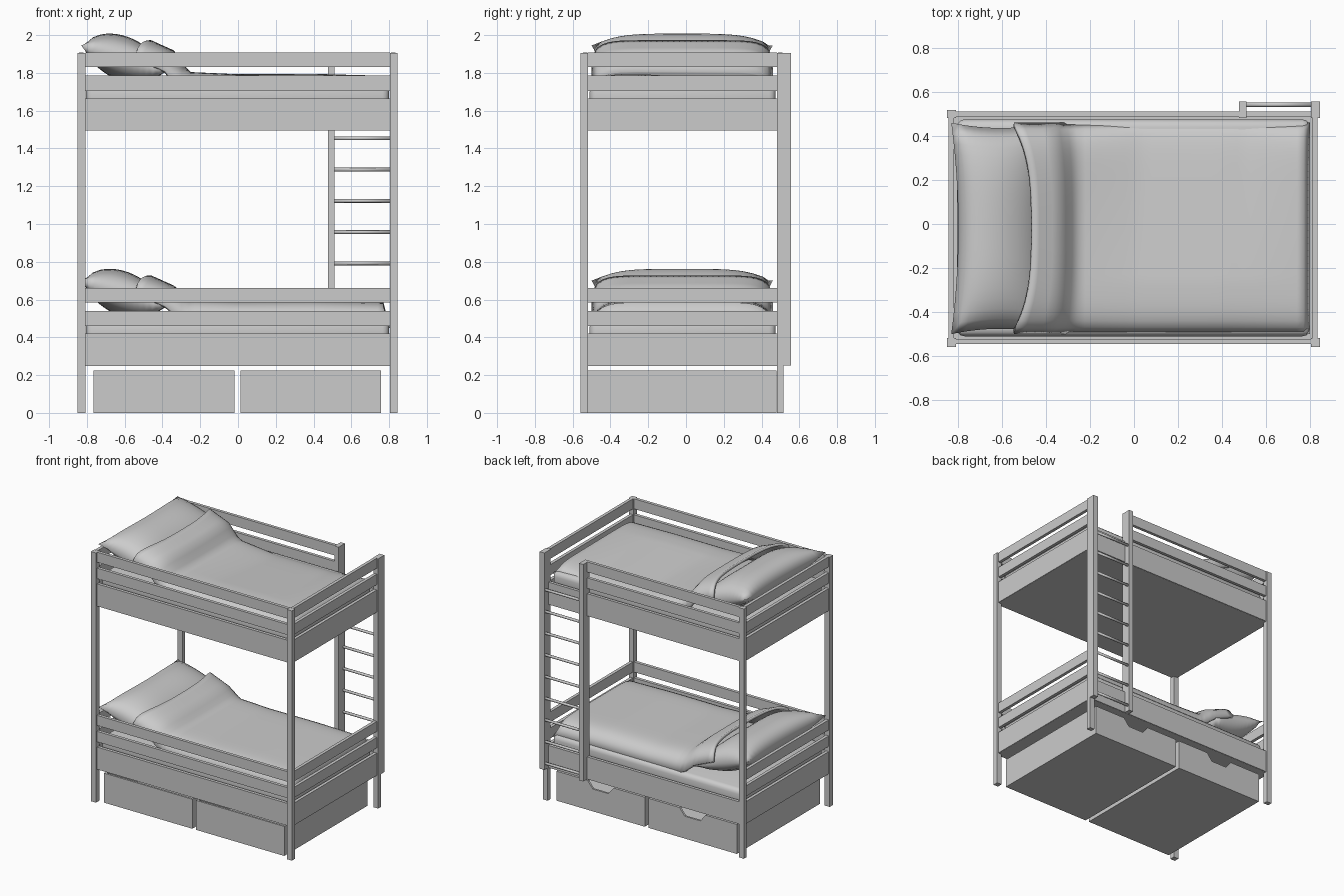
import bpy, bmesh, math

if "Cube" in bpy.data.objects:
    bpy.data.objects.remove(bpy.data.objects["Cube"])

UP = 1.245          # height from lower bunk to upper bunk


def box(name, x0, x1, y0, y1, z0, z1, bevel=0, seg=3):
    bm = bmesh.new()
    bmesh.ops.create_cube(bm, size=1)
    for v in bm.verts:
        v.co = ((x0 + x1) / 2 + v.co.x * (x1 - x0),
                (y0 + y1) / 2 + v.co.y * (y1 - y0),
                (z0 + z1) / 2 + v.co.z * (z1 - z0))
    if bevel:
        bmesh.ops.bevel(bm, geom=bm.edges[:], offset=bevel, segments=seg,
                        profile=0.5, affect='EDGES')
    return finish(name, bm, bool(bevel))


def finish(name, bm, smooth=False):
    bmesh.ops.recalc_face_normals(bm, faces=bm.faces[:])
    for f in bm.faces:
        f.smooth = smooth
    me = bpy.data.meshes.new(name)
    bm.to_mesh(me)
    bm.free()
    ob = bpy.data.objects.new(name, me)
    bpy.context.collection.objects.link(ob)
    return ob


def grid(bm, nu, nv, fn):
    vs = [[bm.verts.new(fn(2 * i / nu - 1, 2 * j / nv - 1)) for j in range(nv + 1)]
          for i in range(nu + 1)]
    for i in range(nu):
        for j in range(nv):
            bm.faces.new((vs[i][j], vs[i + 1][j], vs[i + 1][j + 1], vs[i][j + 1]))


def lerp_profile(pts, x):
    for (a, za), (b, zb) in zip(pts, pts[1:]):
        if x <= b:
            t = max(0, (x - a) / (b - a))
            return za + (zb - za) * t
    return pts[-1][1]


# corner posts
for sx, x0, x1 in (("left", -.85, -.808), ("right", .805, .845)):
    box(f"front_{sx}_post", x0, x1, -.558, -.518, 0, 1.905)
    box(f"back_{sx}_post", x0, x1, .482, .517, 0, 1.905)

# ladder at the back right
box("ladder_right_upright", .805, .845, .517, .557, .25, 1.905)
box("ladder_left_upright", .477, .512, .482, .557, .25, 1.905)
for i in range(9):
    bm = bmesh.new()
    bmesh.ops.create_cone(bm, cap_ends=True, segments=12, radius1=.01, radius2=.01, depth=.3)
    for v in bm.verts:
        v.co = (.66 + v.co.z, .542 + v.co.x, .295 + .1655 * i + v.co.y)
    finish(f"ladder_rung_{i + 1}", bm, True)


# pillow leaning against the headboard
def pillow(name, dz):
    bm = bmesh.new()
    for side in (1, -1):
        def fn(u, v):
            t = .115 * max(0, (1 - u ** 2) * (1 - v ** 4)) ** .55
            x = -.605 + .225 * u * (1 - .14 * (1 - v * v))
            y = -.02 + .48 * v * (1 - .05 * (1 - u * u))
            return (x + .2 * t * side, y, .63 - .07 * u + t * side + dz)
        grid(bm, 14, 20, fn)
    bmesh.ops.remove_doubles(bm, verts=bm.verts[:], dist=1e-4)
    finish(name, bm, True)


# duvet with its top end resting on the pillow
def duvet(name, dz, upper):
    lift = 0 if upper else .045
    prof = [(-.46, .728), (-.335, .672), (-.26, .56 + lift),
            (0, .548 + lift), (.4, .55 + lift), (.77, .54 + lift), (.80, .47)]

    def fn(u, v):
        s = .17 + .63 * u
        x = s - .085 * abs(v) ** 3 * max(0, (-u - .6) / .4)
        y = -.02 + .48 * v
        z = lerp_profile(prof, s)
        low = min(z, .47 + max(0, z - .60) * 1.3)
        if upper and s > -.26:      # upper duvet sags towards the back
            z = max(low, z - .03 * max(0, v + .5) * min(1, (s + .26) / .3) * min(1, (.8 - s) / .3))
        z = low + (z - low) * (1 - abs(v) ** 8) ** .6
        return (x, y, z + dz)
    bm = bmesh.new()
    grid(bm, 42, 32, fn)
    ob = finish(name, bm, True)
    if ob.data.polygons[len(ob.data.polygons) // 2].normal.z < 0:
        ob.data.flip_normals()
    m = ob.modifiers.new("thickness", 'SOLIDIFY')
    m.thickness, m.offset = .02, -1


# two bunks: boards, guard rails, base, mattress, bedding
bands = (("board", .25, .42), ("middle_rail", .46, .54), ("top_rail", .585, .662))
for level, dz in (("lower", 0), ("upper", UP)):
    for part, z0, z1 in bands:
        z0, z1 = z0 + dz, z1 + dz
        box(f"{level}_front_{part}", -.808, .805, -.546, -.522, z0, z1)
        box(f"{level}_left_{part}", -.842, -.818, -.518, .482, z0, z1)
        box(f"{level}_right_{part}", .81, .834, -.518, .482, z0, z1)
        if part == "board":
            box(f"{level}_back_{part}", -.808, .805, .487, .51, z0, z1)
        elif level == "upper":      # back guard stops at the ladder opening
            box(f"{level}_back_{part}", -.808, .477, .487, .51, z0, z1)
    box(f"{level}_bed_base", -.835, .83, -.54, .505, .249 + dz, .27 + dz)
    box(f"{level}_mattress", -.805, .80, -.51, .475, .36 + dz, .49 + dz, .035)
    pillow(f"{level}_pillow", dz)
    duvet(f"{level}_duvet", dz, level == "upper")

# storage drawers with a notched hand grip at the back
for side, x0, x1 in (("left", -.765, -.018), ("right", .012, .758)):
    t, h = .015, .225
    c = (x0 + x1) / 2
    box(f"{side}_drawer_bottom", x0, x1, -.525, .48, 0, t)
    box(f"{side}_drawer_rear", x0, x1, -.525, -.525 + t, t, h)
    box(f"{side}_drawer_side_a", x0, x0 + t, -.525 + t, .48 - t, t, h)
    box(f"{side}_drawer_side_b", x1 - t, x1, -.525 + t, .48 - t, t, h)
    outline = [(x0, t), (x1, t), (x1, h), (c + .11, h), (c + .065, h - .055),
               (c - .065, h - .055), (c - .11, h), (x0, h)]
    bm = bmesh.new()
    front = [bm.verts.new((x, .48, z)) for x, z in outline]
    back = [bm.verts.new((x, .48 - t, z)) for x, z in outline]
    bm.faces.new(front)
    bm.faces.new(back[::-1])
    for i in range(8):
        j = (i + 1) % 8
        bm.faces.new((front[i], back[i], back[j], front[j]))
    finish(f"{side}_drawer_front", bm)
